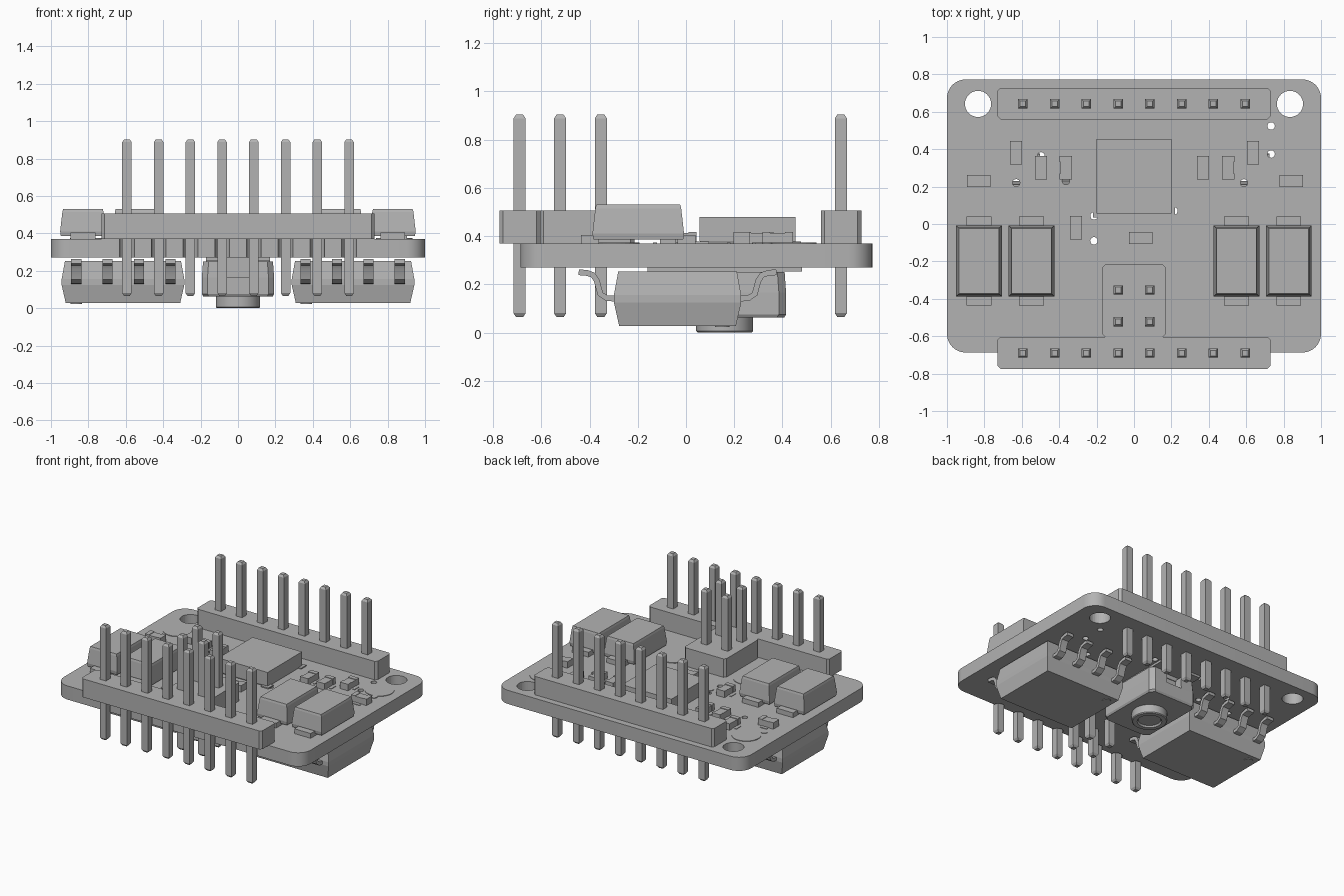
import bpy, bmesh, math
from mathutils import Vector

if "Cube" in bpy.data.objects:
    bpy.data.objects.remove(bpy.data.objects["Cube"], do_unlink=True)

grey = bpy.data.materials.new("plain grey")
grey.use_nodes = True
grey.diffuse_color = (0.45, 0.45, 0.45, 1)
grey.node_tree.nodes["Principled BSDF"].inputs["Base Color"].default_value = (0.45, 0.45, 0.45, 1)


def finish(name, bm, smooth=False):
    bmesh.ops.recalc_face_normals(bm, faces=bm.faces)
    mesh = bpy.data.meshes.new(name)
    bm.to_mesh(mesh)
    bm.free()
    mesh.materials.append(grey)
    ob = bpy.data.objects.new(name, mesh)
    bpy.context.collection.objects.link(ob)
    if smooth:
        bpy.ops.object.select_all(action='DESELECT')
        bpy.context.view_layer.objects.active = ob
        ob.select_set(True)
        bpy.ops.object.shade_smooth_by_angle(angle=math.radians(30))
    return ob


def loft(bm, rings):
    """Skin a stack of closed rings and cap both ends."""
    rows = [[bm.verts.new(p) for p in ring] for ring in rings]
    for a, b in zip(rows, rows[1:]):
        for i in range(len(a)):
            j = (i + 1) % len(a)
            bm.faces.new((a[i], a[j], b[j], b[i]))
    bm.faces.new(rows[0][::-1])
    bm.faces.new(rows[-1])


def outline(cx, cy, hx, hy, corner=0, steps=1):
    """Rectangle with rounded (or, with one step, chamfered) corners."""
    if not corner:
        return [(cx + sx * hx, cy + sy * hy) for sx, sy in ((1, 1), (-1, 1), (-1, -1), (1, -1))]
    pts = []
    for k, (sx, sy) in enumerate(((1, 1), (-1, 1), (-1, -1), (1, -1))):
        for s in range(steps + 1):
            a = (k + s / steps) * math.pi / 2
            pts.append((cx + sx * (hx - corner) + corner * math.cos(a),
                        cy + sy * (hy - corner) + corner * math.sin(a)))
    return pts


def block(bm, cx, cy, hx, hy, layers, corner=0, steps=1):
    """Box whose layers are (height, inset) pairs."""
    loft(bm, [[(x, y, z) for x, y in outline(cx, cy, hx - i, hy - i, corner, steps)] for z, i in layers])


def cylinder(bm, cx, cy, layers, n=32):
    """Turned part whose layers are (height, radius) pairs."""
    loft(bm, [[(cx + r * math.cos(math.tau * k / n), cy + r * math.sin(math.tau * k / n), z)
               for k in range(n)] for z, r in layers])


def part(name, *args, **kw):
    bm = bmesh.new()
    block(bm, *args, **kw)
    return finish(name, bm)


def cut(ob, bm):
    cutter = finish("cutter", bm)
    cutter.hide_render = True
    mod = ob.modifiers.new("cut", 'BOOLEAN')
    mod.operation, mod.solver, mod.object = 'DIFFERENCE', 'EXACT', cutter
    bpy.context.view_layer.objects.active = ob
    bpy.ops.object.modifier_apply(modifier=mod.name)
    bpy.data.objects.remove(cutter, do_unlink=True)


BOTTOM, TOP = 0.27, 0.37
pin_xs = [-0.594 + 0.1697 * i for i in range(8)]

# Board with mounting holes, vias and edge notches
bm = bmesh.new()
block(bm, 0, 0.043, 1, 0.73, [(BOTTOM, 0), (TOP, 0)], corner=0.1, steps=8)
board = finish("board", bm, smooth=True)
vias = [(0.733, 0.524), (0.733, 0.374), (-0.497, 0.364), (-0.364, 0.23), (-0.63, 0.22), (0.588, 0.22),
        (-0.187, 0.455), (0.2, 0.455), (0.214, 0.07), (-0.214, 0.043), (-0.214, -0.09)]
holes = bmesh.new()
for s in (-1, 1):
    cylinder(holes, s * 0.834, 0.642, [(0.2, 0.07), (0.45, 0.07)])
for x, y in vias:
    cylinder(holes, x, y, [(0.2, 0.02), (0.45, 0.02)], 16)
for x in pin_xs:
    cylinder(holes, x, -0.69, [(0.2, 0.04), (0.45, 0.04)], 16)
cut(board, holes)

# Round pads on the board
bm = bmesh.new()
for x, y, r in [(-0.80, 0.444, 0.098), (0.836, 0.444, 0.098), (-0.30, -0.29, 0.098), (0.294, -0.29, 0.098),
                (-0.87, 0.337, 0.022), (0.866, 0.337, 0.022), (-0.187, -0.008, 0.028)]:
    cylinder(bm, x, y, [(TOP - 0.001, r), (TOP + 0.004, r)])
finish("round_pads", bm)

# Pin header housings
for name, cy, hx, hy in [("back_header", 0.643, 0.73, 0.084), ("front_header", -0.689, 0.73, 0.085),
                         ("middle_header", -0.41, 0.168, 0.196)]:
    part(name, 0, cy, hx, hy, [(TOP, 0), (0.505, 0)], corner=0.016)

# Square pins with tapered tips
for name, xs, ys in [("back_pins", pin_xs, [0.642]), ("front_pins", pin_xs, [-0.69]),
                     ("middle_pins", pin_xs[3:5], [-0.522, -0.353])]:
    bm = bmesh.new()
    for x in xs:
        for y in ys:
            block(bm, x, y, 0.025, 0.025, [(0.065, 0.01), (0.08, 0), (0.888, 0), (0.903, 0.01)])
    finish(name, bm)

# Main chip with corner pads
part("main_chip", 0, 0.256, 0.2, 0.199, [(TOP, 0.004), (0.38, 0), (0.478, 0)])
bm = bmesh.new()
for sx in (-1, 1):
    for sy in (-1, 1):
        block(bm, sx * 0.19, 0.256 + sy * 0.19, 0.03, 0.03, [(TOP, 0), (0.378, 0)])
finish("main_chip_corner_pads", bm)

# Four power diodes with flat end tabs
for i, x in enumerate((-0.829, -0.548, 0.548, 0.828)):
    part(f"diode_body_{i + 1}", x, -0.198, 0.122, 0.19, [(0.385, 0.004), (0.41, 0), (0.515, 0.012), (0.53, 0.016)])
    bm = bmesh.new()
    for s in (-1, 1):
        block(bm, x, -0.198 + s * 0.2, 0.066, 0.038, [(TOP, 0), (0.405, 0)])
    finish(f"diode_tabs_{i + 1}", bm)

# Small two-ended components with marking strips beside them
upright = [(-0.631, 0.38), (-0.497, 0.3), (-0.364, 0.3), (0.369, 0.3), (0.503, 0.3), (0.636, 0.38), (-0.31, -0.02)]
lying = [(-0.829, 0.23), (0.84, 0.23), (0.037, -0.075)]
for i, (x, y) in enumerate(upright + lying):
    turned = i >= len(upright)

    def piece(bm, u, v, hu, hv, z):
        if turned:
            u, v, hu, hv = v, u, hv, hu
        block(bm, x + u, y + v, hu, hv, [(TOP, 0), (z, 0)])

    bm = bmesh.new()
    piece(bm, 0, 0, 0.03, 0.045, 0.413)
    for s in (-1, 1):
        piece(bm, 0, s * 0.047, 0.033, 0.016, 0.417)
    finish(f"small_component_{i + 1}", bm)
    bm = bmesh.new()
    for s in (-1, 1):
        piece(bm, s * 0.053, 0, 0.008, 0.026, 0.374)
    finish(f"marking_strips_{i + 1}", bm)

# Underside eight-leg chips
lead_path = [(0.25, 0.14), (0.295, 0.143), (0.32, 0.16), (0.335, 0.215), (0.35, 0.238), (0.375, 0.247), (0.41, 0.25)]


def lead(bm, cx, side):
    path = [Vector(p) for p in lead_path]
    rings = []
    for k, p in enumerate(path):
        t = (path[min(k + 1, len(path) - 1)] - path[max(k - 1, 0)]).normalized() * 0.012
        n = Vector((-t.y, t.x))
        rings.append([(cx + dx, -0.035 + side * q.x, q.y)
                      for dx, q in ((-0.027, p - n), (0.027, p - n), (0.027, p + n), (-0.027, p + n))])
    loft(bm, rings)


for s, word in ((1, "left"), (-1, "right")):
    part(f"{word}_lower_chip", s * 0.615, -0.035, 0.328, 0.264,
         [(0.027, 0.022), (0.125, 0), (0.155, 0), (0.253, 0.018)])
    bm = bmesh.new()
    for k in range(4):
        for side in (-1, 1):
            lead(bm, s * 0.613 + (k - 1.5) * 0.168, side)
    finish(f"{word}_lower_chip_leads", bm, smooth=True)
    bm = bmesh.new()
    cylinder(bm, s * 0.615 - 0.25, 0.15, [(0.023, 0.03), (0.03, 0.03)], 24)
    finish(f"{word}_lower_chip_dot", bm)

# Underside push switch: frame with end recesses, pads and dished button
frame = part("switch_frame", 0, 0.16, 0.193, 0.255, [(0.062, 0.008), (0.075, 0), (0.165, 0), (0.25, 0.006)], corner=0.03)
bm = bmesh.new()
for s in (-1, 1):
    block(bm, 0, 0.16 + s * 0.255, 0.062, 0.06, [(0.165, 0), (0.3, 0)])
cut(frame, bm)
bm = bmesh.new()
block(bm, 0, 0.16, 0.17, 0.2, [(0.24, 0), (BOTTOM, 0)])
for s in (-1, 1):
    for x in (-0.13, 0.13):
        block(bm, x, 0.16 + s * 0.26, 0.04, 0.06, [(0.254, 0), (BOTTOM, 0)])
finish("switch_base_and_pads", bm)
bm = bmesh.new()
cylinder(bm, 0, 0.16, [(0.07, 0.118), (0.006, 0.118), (0, 0.112), (0, 0.082), (0.012, 0.074)], 48)
finish("switch_button", bm, smooth=True)
